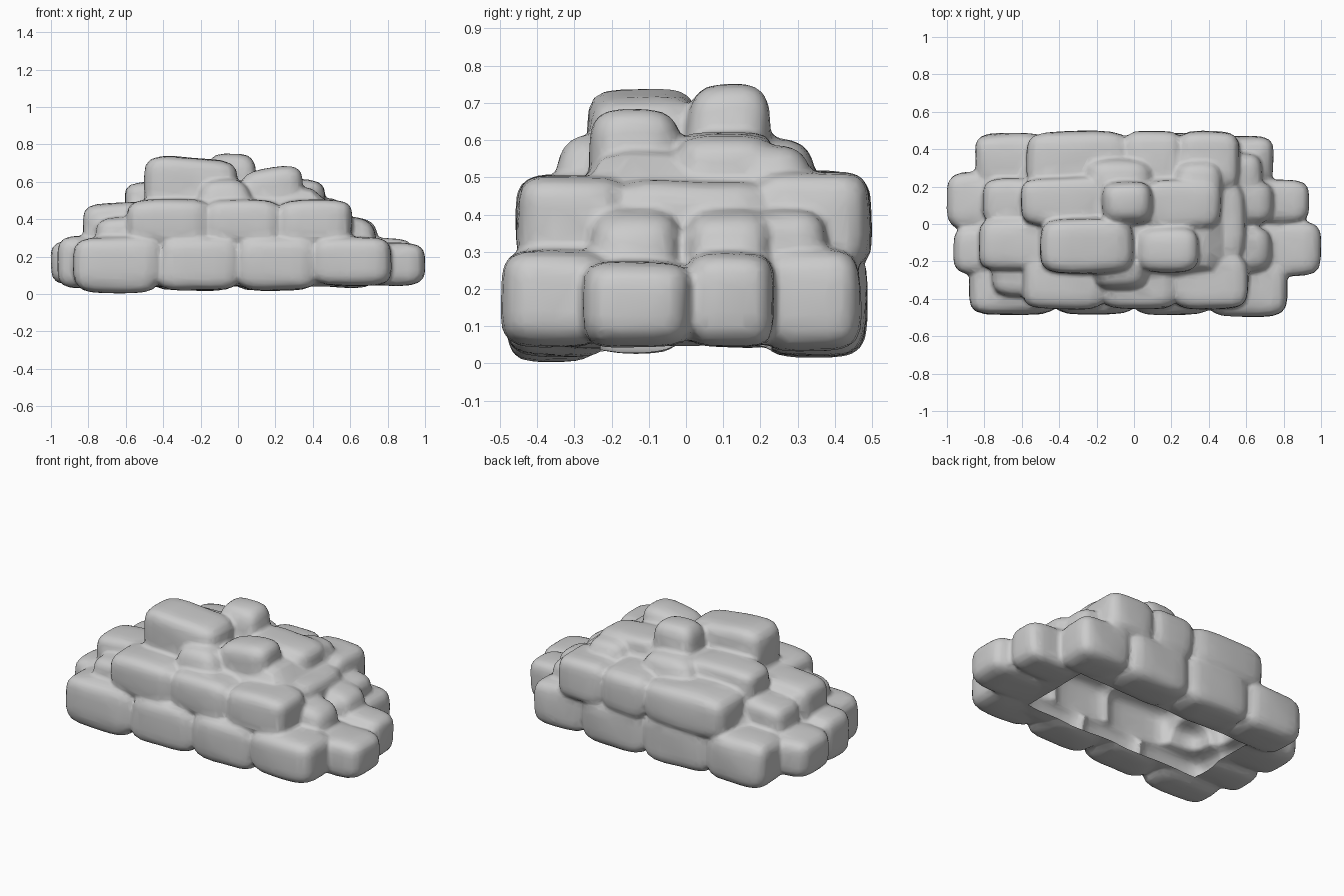
import bpy, bmesh
from mathutils import Vector, noise

cube = bpy.data.objects.get("Cube")
if cube:
    bpy.data.objects.remove(cube, do_unlink=True)

# One plain stone grey for the whole pile
stone = bpy.data.materials.new("stone_grey")
stone.use_nodes = True
grey = (0.6, 0.6, 0.6, 1)
stone.diffuse_color = grey
stone.node_tree.nodes["Principled BSDF"].inputs["Base Color"].default_value = grey

pile = bpy.data.meshes.new("stone_pile")


def boulder(x, y, z, power=4.5, taper=0.0, lean=0.0):
    """Add a pillow-shaped block filling the given ranges; lean tilts its top along x."""
    bm = bmesh.new()
    bmesh.ops.create_cube(bm, size=2)
    bmesh.ops.subdivide_edges(bm, edges=bm.edges[:], cuts=5, use_grid_fill=True)
    low = Vector((x[0], y[0], z[0]))
    high = Vector((x[1], y[1], z[1]))
    mid, half = (low + high) / 2, (high - low) / 2
    for v in bm.verts:
        length = sum(abs(c) ** power for c in v.co) ** (1 / power)
        unit = v.co / length
        unit.xy *= 1 - taper * (unit.z + 1) / 2
        p = mid + unit * half
        p.z += lean * unit.x
        v.co = p + noise.noise_vector(p * 5) * 0.008
    bm.from_mesh(pile)
    bm.to_mesh(pile)
    bm.free()


def row(edges, y, z):
    """Boulders side by side along x, slightly overlapping."""
    for a, b in zip(edges, edges[1:]):
        boulder((a - 0.015, b + 0.015), y, z)


# Sloping mound that fills the gaps between boulders
boulder((-0.82, 0.78), (-0.44, 0.43), (0.04, 0.58), power=9, taper=0.45)

# Bottom course: front, back, left end, right end
row((-0.865, -0.42, 0, 0.41), (-0.485, -0.2), (0.02, 0.305))
boulder((0.395, 0.82), (-0.495, -0.2), (0.045, 0.305))
row((-0.835, -0.46, -0.02, 0.4), (0.2, 0.485), (0.02, 0.31))
boulder((0.385, 0.745), (0.2, 0.47), (0.035, 0.31))
boulder((-0.87, -0.42), (-0.48, -0.24), (0.005, 0.28))
boulder((-0.965, -0.55), (-0.27, -0.005), (0.03, 0.31))
boulder((-1, -0.55), (-0.03, 0.28), (0.045, 0.29))
boulder((0.55, 1), (-0.28, 0.015), (0.045, 0.275))
boulder((0.55, 0.935), (0, 0.24), (0.045, 0.3))

# Middle course: front, back, core, then the ends
row((-0.58, -0.16, 0.22, 0.595), (-0.455, -0.16), (0.26, 0.505))
row((-0.56, -0.04, 0.25, 0.55), (0.18, 0.497), (0.25, 0.515))
row((-0.57, -0.1, 0.2, 0.58), (-0.22, 0.24), (0.25, 0.495))
boulder((-0.83, -0.42), (-0.25, 0.03), (0.24, 0.49), lean=0.01)
boulder((-0.81, -0.42), (0, 0.245), (0.2, 0.445), lean=0.01)
boulder((-0.76, -0.42), (-0.39, -0.15), (0.18, 0.41), power=3.5)
boulder((0.4, 0.735), (-0.26, -0.01), (0.16, 0.415), power=3.5, lean=-0.015)
boulder((0.4, 0.75), (0, 0.235), (0.16, 0.42), power=3.5, lean=-0.015)
boulder((0.4, 0.69), (0.14, 0.38), (0.18, 0.41), power=3.5)

# Top course
boulder((-0.5, 0), (-0.265, 0.03), (0.43, 0.73), lean=-0.015)
boulder((0.015, 0.35), (-0.26, -0.015), (0.42, 0.675), power=3.5, lean=0.02)
boulder((-0.17, 0.1), (0, 0.23), (0.42, 0.75), power=3.5)
boulder((0.05, 0.465), (-0.03, 0.24), (0.4, 0.62), lean=-0.01)
boulder((-0.605, -0.14), (-0.01, 0.25), (0.4, 0.6))
boulder((-0.24, 0.1), (-0.37, -0.12), (0.38, 0.615), power=3, taper=0.25)
boulder((-0.28, 0.12), (0.12, 0.36), (0.4, 0.605), power=3, taper=0.2)
boulder((0.2, 0.49), (0.1, 0.35), (0.4, 0.59), power=3, taper=0.2)

# Fuse the boulders into one weathered skin
obj = bpy.data.objects.new("stone_pile", pile)
bpy.context.collection.objects.link(obj)
fuse = obj.modifiers.new("fuse", "REMESH")
fuse.mode = "VOXEL"
fuse.voxel_size = 0.013
weather = obj.modifiers.new("weather", "SMOOTH")
weather.factor = 0.5
weather.iterations = 4
facet = obj.modifiers.new("facet", "DECIMATE")
facet.ratio = 0.15
bpy.context.view_layer.update()
evaluated = obj.evaluated_get(bpy.context.evaluated_depsgraph_get())
skin = bpy.data.meshes.new_from_object(evaluated)
obj.modifiers.clear()
obj.data = skin

# Open the underside with a straight-edged rectangular hole
LEFT, RIGHT, REACH = -0.64, 0.58, 0.23
bm = bmesh.new()
bm.from_mesh(skin)
along, across = Vector((1, 0, 0)), Vector((0, 1, 0))
for axis, place in ((along, LEFT), (along, RIGHT), (across, -REACH), (across, REACH)):
    parts = set()
    for f in bm.faces:
        if f.calc_center_median().z < 0.12:
            parts.update([f, *f.edges, *f.verts])
    bmesh.ops.bisect_plane(bm, geom=list(parts), plane_co=axis * place, plane_no=axis)
hole = []
for f in bm.faces:
    c = f.calc_center_median()
    if LEFT < c.x < RIGHT and abs(c.y) < REACH and c.z < 0.12:
        hole.append(f)
bmesh.ops.delete(bm, geom=hole, context="FACES")

# Rest the lowest boulder flat on the ground
for v in bm.verts:
    v.co.z = max(v.co.z, 0)
bm.to_mesh(skin)
bm.free()
skin.name = "stone_pile"
skin.materials.clear()
skin.materials.append(stone)
skin.shade_smooth()
